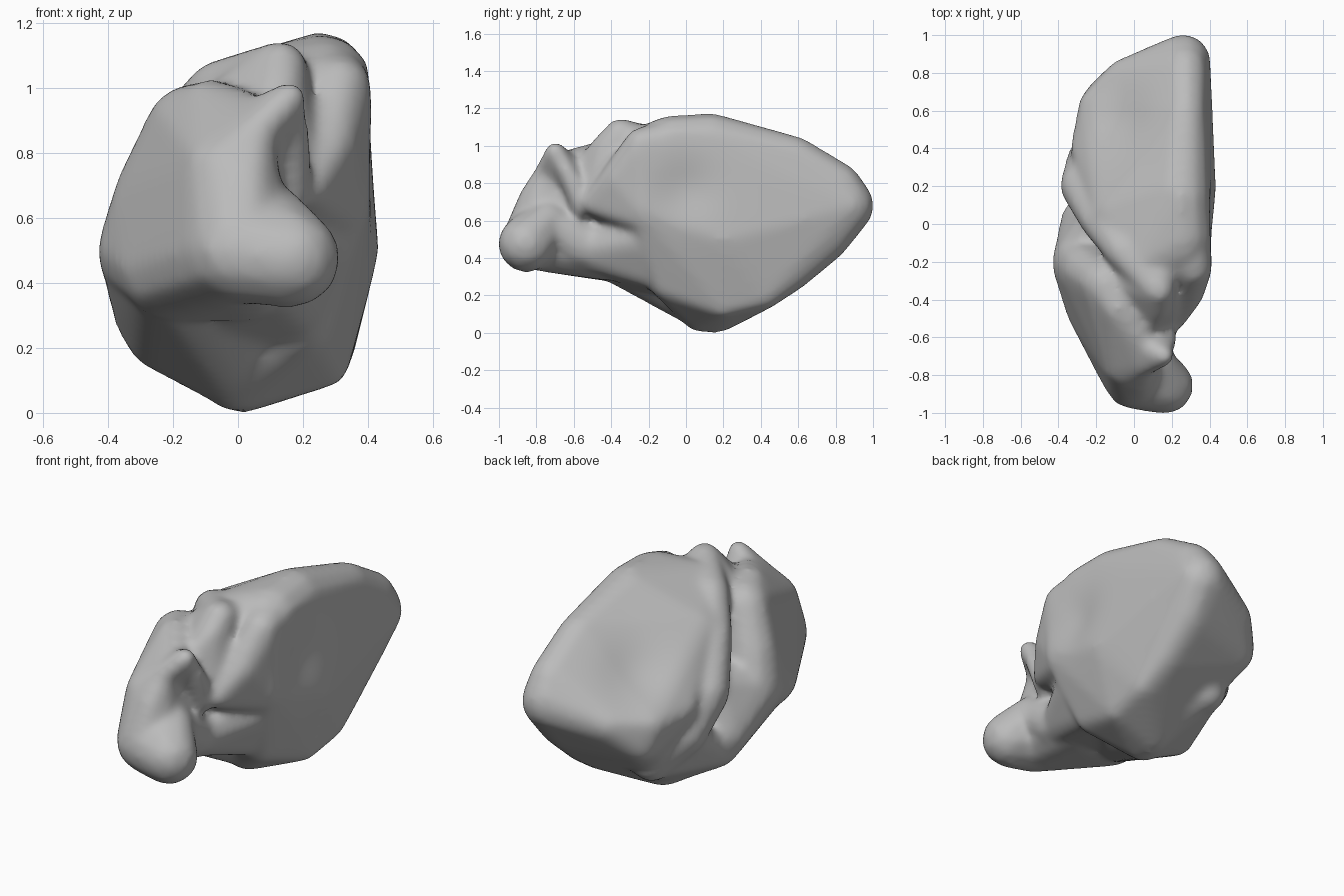
import bpy
import bmesh
import math
from mathutils import Vector

cube = bpy.data.objects.get("Cube")
if cube:
    bpy.data.objects.remove(cube, do_unlink=True)

# Unit directions used to round every control point
ball = bmesh.new()
bmesh.ops.create_icosphere(ball, subdivisions=2, radius=1)
DIRECTIONS = [v.co.copy() for v in ball.verts]
ball.free()


def add_lobe(target, *knobs):
    """Soft lobe: the skin stretched round balls given as (x, y, z, radius)."""
    bm = bmesh.new()
    for x, y, z, r in knobs:
        for d in DIRECTIONS:
            bm.verts.new(Vector((x, y, z)) + d * r)
    hull = bmesh.ops.convex_hull(bm, input=bm.verts[:])
    spare = {g for key in ("geom_interior", "geom_unused") for g in hull[key]
             if isinstance(g, bmesh.types.BMVert)}
    bmesh.ops.delete(bm, geom=list(spare), context='VERTS')
    bmesh.ops.recalc_face_normals(bm, faces=bm.faces[:])
    part = bpy.data.meshes.new("lobe")
    bm.to_mesh(part)
    bm.free()
    target.from_mesh(part)
    bpy.data.meshes.remove(part)


def add_fold(target, *knobs):
    """Chain of rounded links along a path."""
    for a, b in zip(knobs, knobs[1:]):
        add_lobe(target, a, b)


body = bmesh.new()

# Large rear lobe with a flat side and a slanting upper plate
add_lobe(body,
         (.26, .86, .68, .15), (.27, .82, .79, .12), (.27, .58, .94, .115),
         (.25, .15, 1.02, .155), (.26, -.08, 1.01, .155),
         (.315, -.22, .98, .1), (.315, -.22, .66, .1),
         (.325, .2, .5, .113), (.28, .2, .14, .06), (.28, .42, .21, .085),
         (.26, .58, .32, .09), (.25, .76, .5, .115),
         (.2, -.1, .27, .1), (0, .08, .115, .115), (.02, .17, .11, .112),
         (-.17, .66, .47, .1), (-.2, .62, .58, .1), (-.05, .78, .6, .1),
         (-.27, .4, .6, .07), (-.14, .06, .91, .08), (.03, -.22, 1.02, .09))

# Near flank beneath the seam, running down into the underside
add_lobe(body, (-.28, -.2, .5, .155), (-.2, -.42, .44, .15),
         (-.24, .06, .24, .11), (-.27, .02, .32, .12), (-.2, 0, .58, .1),
         (-.03, -.22, .36, .13), (0, .1, .115, .112))
add_lobe(body, (-.22, .33, .42, .1), (-.11, .46, .28, .1), (.1, .3, .2, .1),
         (-.24, .08, .24, .1), (0, .14, .11, .1))

# Front lobe wrapping the far side
add_lobe(body, (-.28, -.2, .5, .16), (-.24, -.25, .66, .15),
         (-.15, -.32, .88, .135), (-.08, -.45, .93, .1), (.03, -.6, .91, .08),
         (.0, -.82, .5, .165), (.03, -.82, .71, .08), (-.05, -.74, .74, .12),
         (.05, -.74, .86, .065), (-.2, -.45, .44, .16), (.03, -.42, .42, .14))

# Raised lip and its inner web
add_lobe(body, (.16, -.7, .97, .055), (.05, -.64, .9, .07),
         (.05, -.75, .86, .06), (.05, -.6, .75, .08))
add_lobe(body, (.165, -.69, .96, .045), (.18, -.6, .8, .05),
         (.17, -.56, .66, .05), (.04, -.55, .8, .08))

# Hooked tongue, pinched behind its tip
add_lobe(body, (.165, -.855, .475, .155), (.1, -.74, .595, .115),
         (.0, -.82, .5, .165))
add_lobe(body, (.1, -.74, .59, .11), (.07, -.55, .47, .14),
         (-.03, -.6, .48, .15))

# Web joining the tongue to the rear lobe
add_lobe(body, (.07, -.5, .45, .13), (.22, -.2, .5, .13),
         (.2, -.08, .3, .1), (-.05, -.22, .34, .12))

# Pinched column running down from the crest
add_lobe(body, (.31, -.23, 1.0, .105), (.29, -.38, .82, .075),
         (.22, -.5, .69, .06), (.31, -.2, .62, .1), (.1, -.3, .6, .1),
         (.26, -.08, 1.0, .15))

# Rolled fold in the seam, from the crest round to the underside
add_fold(body, (.13, -.35, 1.06, .09), (-.06, -.14, .99, .1),
         (-.18, .02, .84, .11), (-.27, .2, .62, .125),
         (-.24, .35, .43, .115), (-.11, .47, .28, .11))
add_lobe(body, (.13, -.35, 1.06, .09), (.13, -.43, .99, .08),
         (.17, -.49, .75, .07), (-.05, -.3, .92, .1), (.08, -.53, .88, .07),
         (.12, -.2, 1.0, .1))

mesh = bpy.data.meshes.new("folded_body")
body.to_mesh(mesh)
body.free()
draft = bpy.data.objects.new("folded_body_draft", mesh)
bpy.context.collection.objects.link(draft)

# Fuse the lobes into one soft skin
remesh = draft.modifiers.new("fuse", 'REMESH')
remesh.mode = 'VOXEL'
remesh.voxel_size = .018
soften = draft.modifiers.new("soften", 'SMOOTH')
soften.factor = .5
soften.iterations = 18
graph = bpy.context.evaluated_depsgraph_get()
skin = bpy.data.meshes.new_from_object(draft.evaluated_get(graph))
bpy.data.objects.remove(draft, do_unlink=True)


def dent(centre, push, reach):
    """Press a shallow hollow into the skin."""
    c, p = Vector(centre), Vector(push)
    for v in skin.vertices:
        v.co += p * math.exp(-((v.co - c).length / reach) ** 2)


# Shallow hollows on the plate and the flat side
dent((-.08, .55, .8), (.03, -.01, -.03), .2)
dent((.41, .0, .76), (-.03, 0, 0), .16)

grey = bpy.data.materials.new("plain_grey")
grey.use_nodes = True
colour = (.5, .5, .5, 1)
grey.diffuse_color = colour
grey.node_tree.nodes["Principled BSDF"].inputs["Base Color"].default_value = colour
skin.materials.clear()
skin.materials.append(grey)
for face in skin.polygons:
    face.material_index = 0
    face.use_smooth = True

skin.name = "folded_body"
folded_body = bpy.data.objects.new("folded_body", skin)
bpy.context.collection.objects.link(folded_body)
